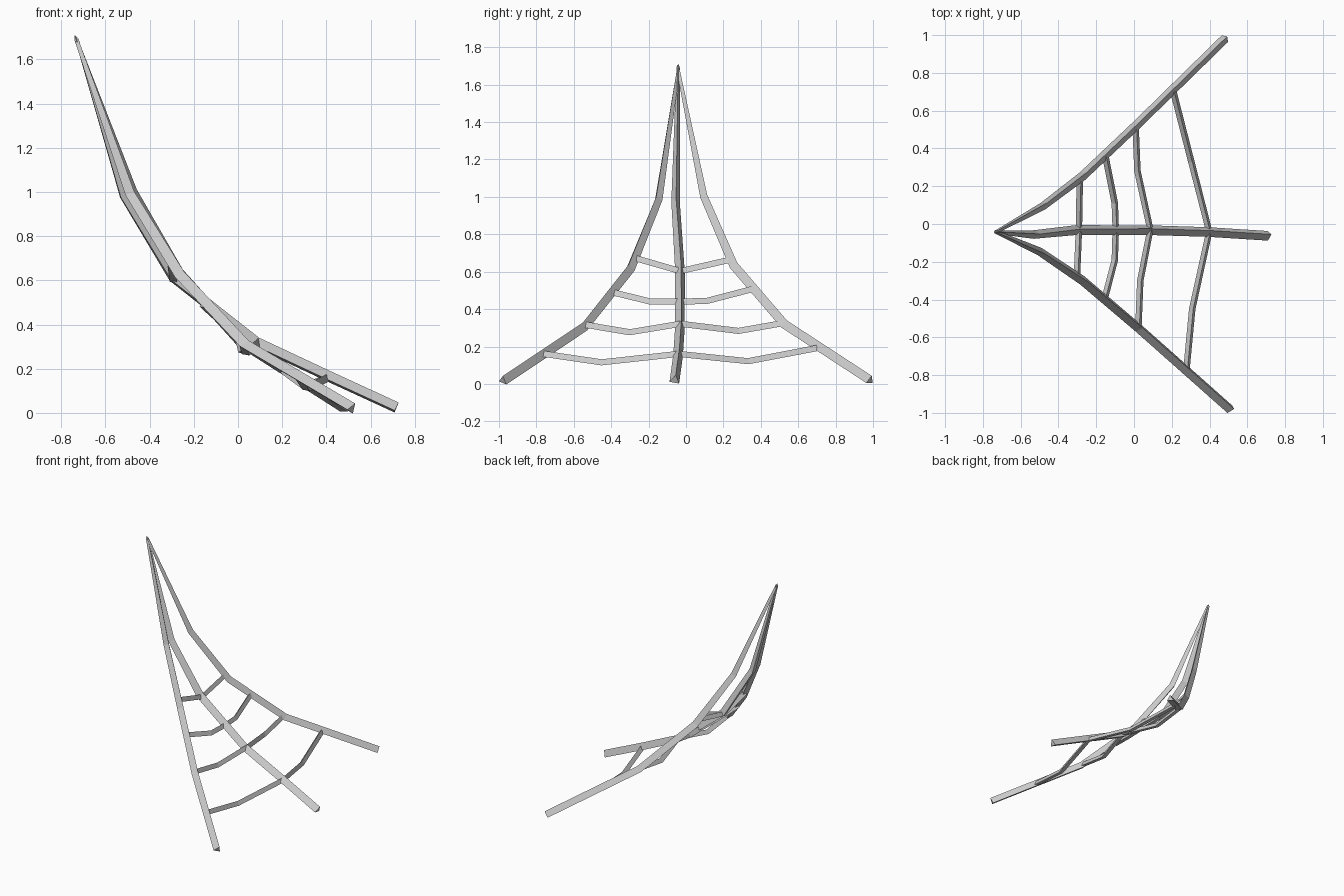
import bpy, bmesh, math
from mathutils import Vector

cube = bpy.data.objects.get("Cube")
if cube:
    bpy.data.objects.remove(cube, do_unlink=True)

grey = bpy.data.materials.new("pale_grey")
grey.use_nodes = True
grey.diffuse_color = (0.6, 0.6, 0.6, 1)
bsdf = next(n for n in grey.node_tree.nodes if n.type == 'BSDF_PRINCIPLED')
bsdf.inputs["Base Color"].default_value = (0.6, 0.6, 0.6, 1)


def strand(name, points, facing, radius, taper=False):
    """Three-sided tube along a path, one flat side turned towards 'facing'."""
    pts = [Vector(p) for p in points]
    facing = Vector(facing)
    bm = bmesh.new()
    rings = []
    for i, p in enumerate(pts):
        before = (p - pts[i - 1]).normalized() if i else Vector()
        after = (pts[i + 1] - p).normalized() if i < len(pts) - 1 else Vector()
        along = (before + after).normalized()
        out = (facing - along * facing.dot(along)).normalized()
        side = along.cross(out)
        r = radius * ((0.35, 0.87)[i] if taper and i < 2 else 1)
        ring = []
        for a in (60, 180, 300):
            a = math.radians(a)
            ring.append(bm.verts.new(p + (out * math.cos(a) + side * math.sin(a)) * r))
        rings.append(ring)
    for lower, upper in zip(rings, rings[1:]):
        for k in range(3):
            j = (k + 1) % 3
            bm.faces.new((lower[k], lower[j], upper[j], upper[k]))
    bm.faces.new(rings[-1])
    if taper:
        # Short pointed cap where the strands meet
        tip = bm.verts.new(pts[0] + (pts[0] - pts[1]).normalized() * 0.02)
        for k in range(3):
            bm.faces.new((rings[0][k], rings[0][(k + 1) % 3], tip))
    else:
        bm.faces.new(rings[0])
    bmesh.ops.recalc_face_normals(bm, faces=bm.faces)
    mesh = bpy.data.meshes.new(name)
    bm.to_mesh(mesh)
    bm.free()
    mesh.materials.append(grey)
    obj = bpy.data.objects.new(name, mesh)
    bpy.context.collection.objects.link(obj)


# Three main strands fanning out from the apex
apex = (-0.732, -0.042, 1.69)
strand("centre_strand",
       [apex, (-0.52, -0.055, 0.98), (-0.295, -0.03, 0.61), (0.08, -0.03, 0.315),
        (0.4, -0.04, 0.165), (0.715, -0.06, 0.02)],
       (0.32, -0.77, 0.55), 0.03, True)
strand("back_strand",
       [apex, (-0.475, 0.1, 1.0), (-0.265, 0.26, 0.63), (0.02, 0.53, 0.315),
        (0.485, 0.985, 0.018)],
       (0.75, -0.47, 0.45), 0.028, True)
strand("front_strand",
       [apex, (-0.49, -0.15, 0.99), (-0.265, -0.3, 0.62), (0.03, -0.55, 0.305),
        (0.515, -0.98, 0.018)],
       (-0.21, -0.63, 0.74), 0.029, True)

# Cross strands, from the back strand over the centre to the front strand
cross_paths = {
    "upper_cross_strand": [(-0.285, 0.235, 0.66), (-0.29, -0.03, 0.6), (-0.3, -0.275, 0.67)],
    "upper_middle_cross_strand": [(-0.15, 0.36, 0.505), (-0.1, 0.11, 0.44), (-0.095, -0.03, 0.437),
                                  (-0.1, -0.19, 0.437), (-0.155, -0.4, 0.488)],
    "lower_middle_cross_strand": [(0.01, 0.52, 0.322), (0.02, 0.28, 0.28), (0.088, -0.03, 0.318),
                                  (0.035, -0.3, 0.273), (0.025, -0.55, 0.315)],
    "lower_cross_strand": [(0.21, 0.7, 0.188), (0.305, 0.33, 0.118), (0.4, -0.04, 0.157),
                           (0.31, -0.45, 0.112), (0.28, -0.765, 0.158)],
}
for name, path in cross_paths.items():
    strand(name, path, (0.94, 0, 0.34), 0.02)
